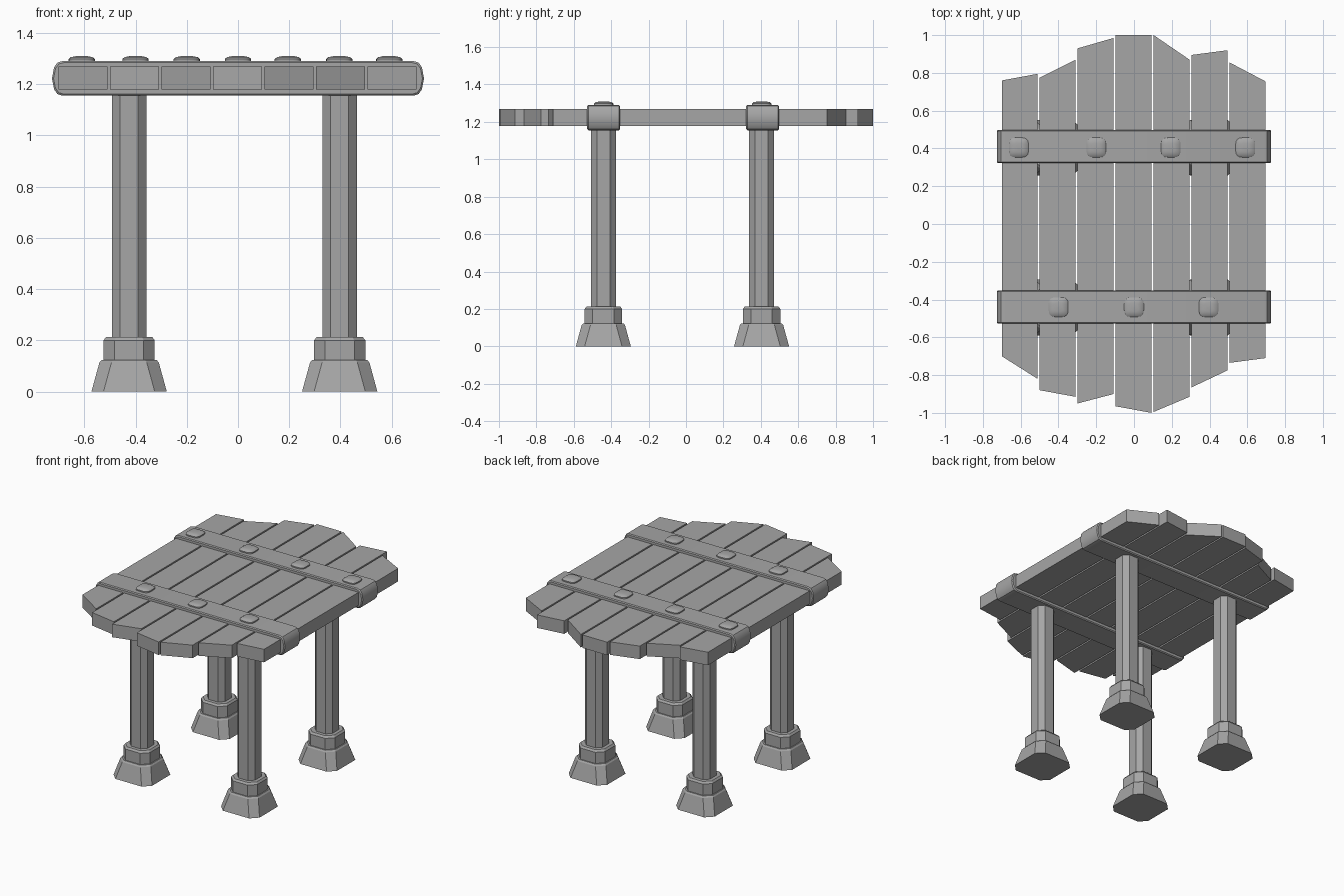
import bpy, bmesh, math

cube = bpy.data.objects.get("Cube")
if cube:
    bpy.data.objects.remove(cube, do_unlink=True)

GREY = 0.38
mat = bpy.data.materials.new("plain grey")
mat.use_nodes = True
mat.diffuse_color = (GREY, GREY, GREY, 1)
mat.node_tree.nodes["Principled BSDF"].inputs["Base Color"].default_value = (GREY, GREY, GREY, 1)


def loft(name, rings, smooth=False):
    """Closed solid skinned through rings of equal point count."""
    bm = bmesh.new()
    loops = [[bm.verts.new(p) for p in ring] for ring in rings]
    for a, b in zip(loops, loops[1:]):
        for i in range(len(a)):
            j = (i + 1) % len(a)
            bm.faces.new((a[i], a[j], b[j], b[i]))
    bm.faces.new(loops[0][::-1])
    bm.faces.new(loops[-1])
    bmesh.ops.recalc_face_normals(bm, faces=bm.faces)
    mesh = bpy.data.meshes.new(name)
    bm.to_mesh(mesh)
    bm.free()
    mesh.materials.append(mat)
    obj = bpy.data.objects.new(name, mesh)
    bpy.context.collection.objects.link(obj)
    if smooth:
        bpy.ops.object.select_all(action="DESELECT")
        obj.select_set(True)
        bpy.context.view_layer.objects.active = obj
        bpy.ops.object.shade_smooth_by_angle(angle=math.radians(35))
    return obj


def chamfered_square(cx, cy, z, half, flat):
    """Eight-sided ring: a square with its corners cut."""
    pts = [(half, -flat), (half, flat), (flat, half), (-flat, half),
           (-half, flat), (-half, -flat), (-flat, -half), (flat, -half)]
    return [(cx + x, cy + y, z) for x, y in pts]


def rounded_square(cx, cy, z, half, n=20):
    ring = []
    for i in range(n):
        t = math.tau * (i + 0.5) / n
        c, s = math.cos(t), math.sin(t)
        ring.append((cx + half * math.copysign(abs(c) ** 0.55, c),
                     cy + half * math.copysign(abs(s) ** 0.55, s), z))
    return ring


# Deck planks: (back left, back right, front left, front right) end positions
plank_ends = [(0.76, 0.795, -0.70, -0.82), (0.775, 0.87, -0.88, -0.915),
              (0.93, 0.985, -0.95, -0.90), (1.0, 1.0, -0.965, -1.0),
              (1.0, 0.87, -0.995, -0.915), (0.895, 0.92, -0.865, -0.775),
              (0.855, 0.755, -0.735, -0.71)]
for i, (bl, br, fl, fr) in enumerate(plank_ends):
    x0 = -0.70 + i * 0.201
    x1 = x0 + 0.19
    loft(f"plank_{i + 1}", [[(x0, fl, z), (x1, fr, z), (x1, br, z), (x0, bl, z)]
                            for z in (1.178, 1.268)])

# Cross bands with rounded ends, wrapping the deck
end_profile = [(0.685, 1.29), (0.705, 1.284), (0.718, 1.265), (0.726, 1.222),
               (0.718, 1.18), (0.705, 1.161), (0.685, 1.155)]
outline = end_profile + [(-x, z) for x, z in reversed(end_profile)]
for name, cy in (("front_band", -0.44), ("back_band", 0.41)):
    rings = []
    for dy, inset in ((-0.088, 0.006), (-0.082, 0), (0.082, 0), (0.088, 0.006)):
        rings.append([(x * (1 - inset / 0.73), cy + dy,
                       1.2225 + (z - 1.2225) * (1 - inset / 0.0675)) for x, z in outline])
    loft(name, rings, smooth=True)

# Domed rivets on the bands
rivets = [(x, -0.44) for x in (-0.40, 0.0, 0.395)]
rivets += [(x, 0.405) for x in (-0.61, -0.20, 0.195, 0.59)]
for i, (x, y) in enumerate(rivets):
    loft(f"rivet_{i + 1}", [rounded_square(x, y, z, h) for z, h in
                            ((1.28, 0.052), (1.298, 0.052), (1.305, 0.043), (1.309, 0.024))],
         smooth=True)

# Legs, each with a collar and a flared foot
for x, side in ((-0.425, "right"), (0.397, "left")):
    for y, end in ((-0.442, "front"), (0.404, "back")):
        tag = f"{end}_{side}"
        loft(f"{tag}_leg", [chamfered_square(x, y, z, 0.067, 0.035) for z in (0.15, 1.17)])
        loft(f"{tag}_collar", [chamfered_square(x, y, z, h, f) for z, h, f in
                               ((0.10, 0.10, 0.057), (0.20, 0.10, 0.057), (0.213, 0.09, 0.05))])
        loft(f"{tag}_foot", [chamfered_square(x, y, z, h, f) for z, h, f in
                             ((0, 0.147, 0.10), (0.113, 0.116, 0.069), (0.123, 0.108, 0.063))])
